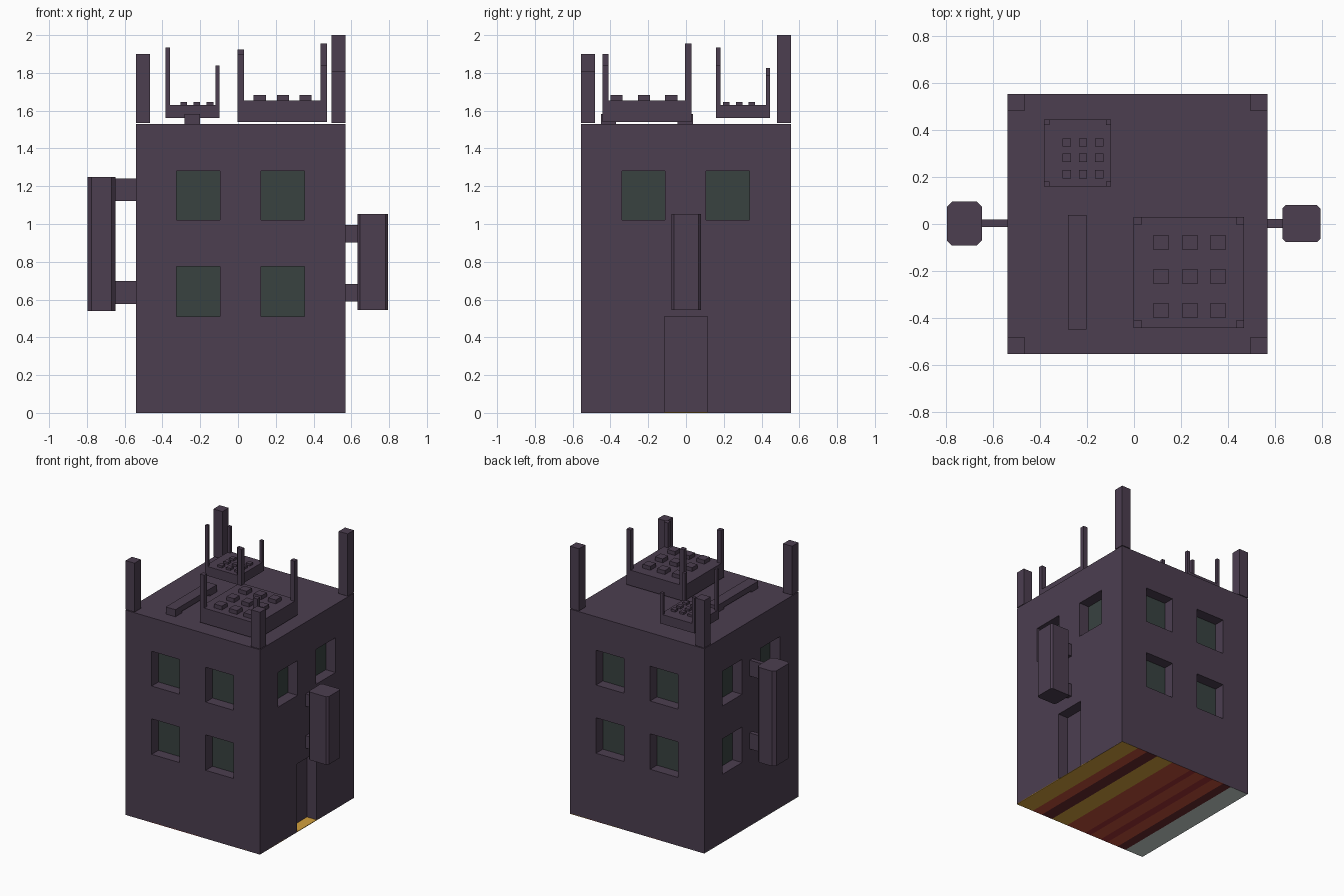
import bpy, bmesh, math
from mathutils import Matrix, Vector

if "Cube" in bpy.data.objects:
    bpy.data.objects.remove(bpy.data.objects["Cube"])


def mat(name, r, g, b):
    lin = [((c / 255 + 0.055) / 1.055) ** 2.4 for c in (r, g, b)]
    m = bpy.data.materials.new(name)
    m.diffuse_color = (*lin, 1)
    m.use_nodes = True
    m.node_tree.nodes["Principled BSDF"].inputs["Base Color"].default_value = m.diffuse_color
    return m


WALL = mat("dark_plum", 76, 62, 80)
GLASS = mat("dark_green_glass", 56, 66, 64)
YELLOW = mat("amber", 210, 160, 60)
RED = mat("brick_red", 192, 80, 58)
CRIMSON = mat("crimson", 160, 50, 52)
MAROON = mat("maroon", 104, 42, 46)
GREY = mat("pale_grey", 200, 212, 206)


def finish(bm, name, *mats):
    me = bpy.data.meshes.new(name)
    bm.to_mesh(me)
    bm.free()
    ob = bpy.data.objects.new(name, me)
    bpy.context.collection.objects.link(ob)
    for m in mats:
        me.materials.append(m)
    return ob


def add_box(bm, x0, x1, y0, y1, z0, z1):
    m = Matrix.Translation(((x0 + x1) / 2, (y0 + y1) / 2, (z0 + z1) / 2))
    m = m @ Matrix.Diagonal((x1 - x0, y1 - y0, z1 - z0, 1))
    return bmesh.ops.create_cube(bm, size=1, matrix=m)["verts"]


def box(name, dims, m=WALL):
    bm = bmesh.new()
    add_box(bm, *dims)
    return finish(bm, name, m)


# Building shell: four walls with recessed windows and one doorway
H, TOP, CX, DEPTH = 0.555, 1.53, 0.015, 0.08
upper = [(-0.34, -0.11, 1.02, 1.28), (0.107, 0.337, 1.02, 1.28)]
lower = [(u0, u1, 0.51, 0.775) for u0, u1, _, _ in upper]
door = [(-0.115, 0.115, 0.0, 0.51)]

bm = bmesh.new()


def wall(k, windows, doors=()):
    rot = Matrix.Translation((CX, 0, 0)) @ Matrix.Rotation(k * math.pi / 2, 4, 'Z')

    def quad(pts, index=0):
        f = bm.faces.new([bm.verts.new(rot @ Vector((u, d - H, z))) for u, z, d in pts])
        f.material_index = index

    holes = list(windows) + list(doors)
    us = sorted({-H, H} | {u for h in holes for u in h[:2]})
    zs = sorted({0.0, TOP} | {z for h in holes for z in h[2:]})
    for a, b in zip(us, us[1:]):
        for c, d in zip(zs, zs[1:]):
            u, z = (a + b) / 2, (c + d) / 2
            if not any(h[0] < u < h[1] and h[2] < z < h[3] for h in holes):
                quad([(a, c, 0), (b, c, 0), (b, d, 0), (a, d, 0)])
    for h in holes:
        u0, u1, z0, z1 = h
        ring = [(u0, z0), (u1, z0), (u1, z1), (u0, z1)]
        is_door = h in doors
        for i in range(4):
            if is_door and i == 0:
                continue
            p, q = ring[i], ring[(i + 1) % 4]
            quad([(*p, 0), (*q, 0), (*q, DEPTH), (*p, DEPTH)])
        quad([(*p, DEPTH) for p in ring], 0 if is_door else 1)


wall(0, upper + lower)
wall(1, upper, door)
wall(2, upper + lower)
wall(3, upper + lower)
bm.faces.new([bm.verts.new((CX + sx * H, sy * H, TOP))
              for sx, sy in ((-1, -1), (1, -1), (1, 1), (-1, 1))])
bmesh.ops.remove_doubles(bm, verts=bm.verts, dist=1e-5)
finish(bm, "building_walls", WALL, GLASS)

# Striped floor, visible from below and through the doorway
edges = [-0.54, -0.39, -0.32, -0.23, -0.17, -0.08, -0.034, 0.126, 0.26, 0.35, 0.43, 0.57]
stripes = [GREY, MAROON, RED, CRIMSON, RED, CRIMSON, RED, YELLOW, MAROON, RED, YELLOW]
for i, m in enumerate(stripes):
    box(f"floor_stripe_{i + 1}", (edges[i], edges[i + 1], -H, H, 0, 0.004), m)

# Roof corner posts of uneven height
for sx, sy, top in ((-1, -1, 1.9), (1, -1, 1.81), (1, 1, 2.0), (-1, 1, 1.89)):
    x, y = CX + sx * (H - 0.037), sy * (H - 0.037)
    box("roof_corner_post", (x - 0.037, x + 0.037, y - 0.037, y + 0.037, 1.535, top))


# Roof platforms with corner rods and a 3 x 3 set of studs
def platform(name, x0, y0, size, z0, z1, rod, tops, xs, ys, stud, stud_top):
    box(name + "_platform", (x0, x0 + size, y0, y0 + size, z0, z1))
    far = size - rod
    for (dx, dy), top in zip(((0, 0), (far, 0), (far, far), (0, far)), tops):
        box(name + "_rod", (x0 + dx, x0 + dx + rod, y0 + dy, y0 + dy + rod, z0, top))
    bm = bmesh.new()
    for x in xs:
        for y in ys:
            add_box(bm, x, x + stud, y, y + stud, z1 - 0.005, stud_top)
    finish(bm, name + "_studs", WALL)


platform("large", -0.003, -0.443, 0.473, 1.54, 1.655, 0.034, (1.9, 1.84, 1.955, 1.925),
         (0.083, 0.207, 0.326), (-0.4, -0.255, -0.11), 0.064, 1.684)
platform("small", -0.383, 0.16, 0.285, 1.56, 1.63, 0.022, (1.935, 1.84, 1.79, 1.825),
         (-0.304, -0.235, -0.166), (0.195, 0.265, 0.33), 0.035, 1.646)

# Long raised bar on the roof with two feet
box("roof_bar", (-0.282, -0.202, -0.45, 0.038, 1.542, 1.583))
for y0, y1 in ((-0.45, -0.37), (-0.045, 0.038)):
    box("roof_bar_foot", (-0.282, -0.202, y0, y1, 1.525, 1.545))


# Chamfered side columns held by brackets
def column(name, dims, chamfer, bx0, bx1, by0, by1, levels):
    bm = bmesh.new()
    add_box(bm, *dims)
    upright = [e for e in bm.edges
               if abs(e.verts[0].co.z - e.verts[1].co.z) > 0.1]
    bmesh.ops.bevel(bm, geom=upright, offset=chamfer, segments=1, affect='EDGES')
    finish(bm, name, WALL)
    for z0, z1 in levels:
        box(name + "_bracket", (bx0, bx1, by0, by1, z0, z1))


column("left_column", (-0.798, -0.648, -0.092, 0.095, 0.54, 1.25), 0.022,
       -0.66, -0.53, -0.013, 0.02, ((0.577, 0.697), (1.122, 1.24)))
column("right_column", (0.633, 0.795, -0.077, 0.08, 0.545, 1.053), 0.014,
       0.56, 0.64, -0.016, 0.022, ((0.59, 0.683), (0.903, 0.995)))
